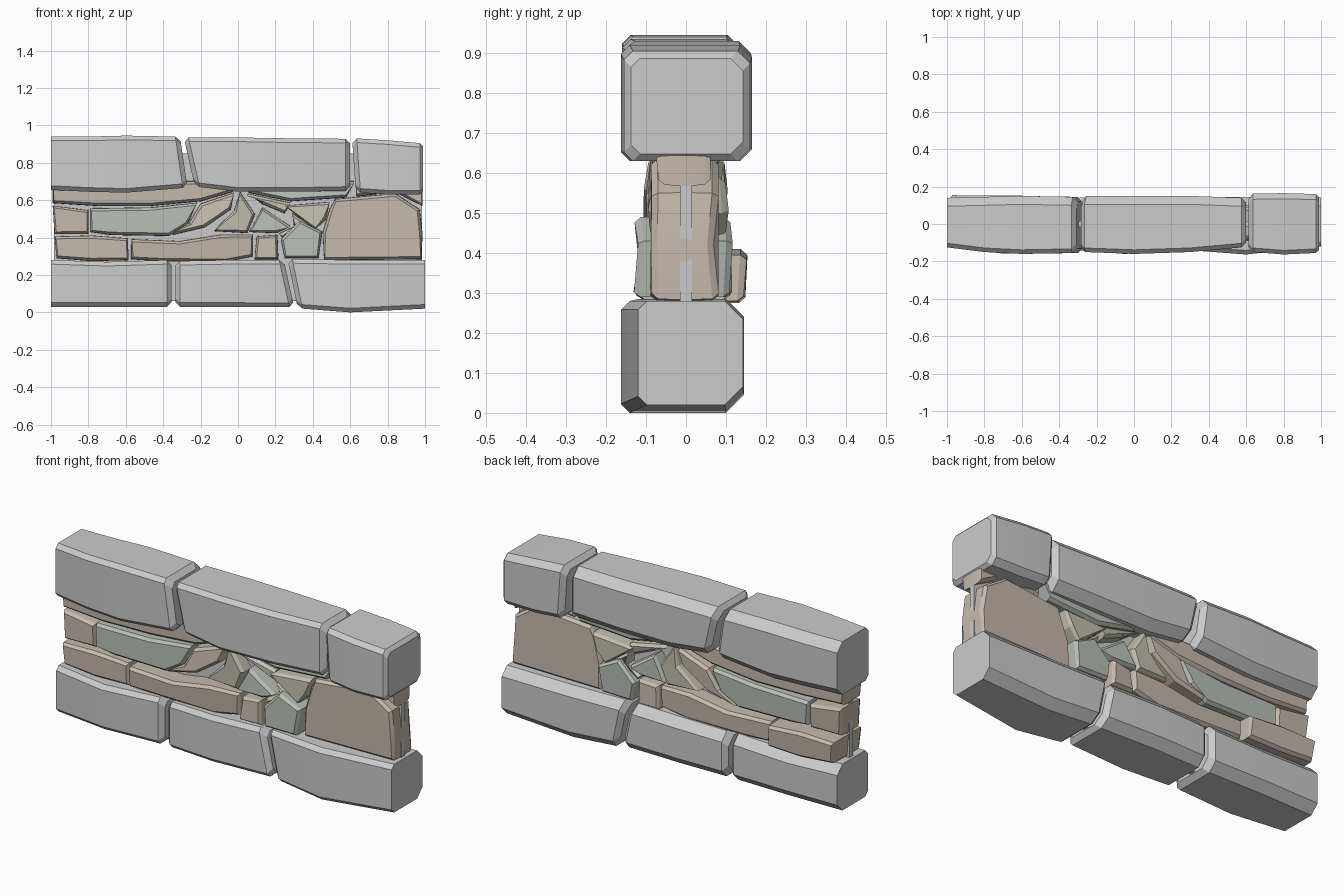
import bpy, bmesh, random
from mathutils import Vector

if "Cube" in bpy.data.objects:
    bpy.data.objects.remove(bpy.data.objects["Cube"])

random.seed(4)


def material(name, rgb):
    m = bpy.data.materials.new(name)
    m.diffuse_color = (*rgb, 1)
    m.use_nodes = True
    m.node_tree.nodes["Principled BSDF"].inputs["Base Color"].default_value = m.diffuse_color
    return m


TAN = material("tan_stone", (0.56, 0.49, 0.42))
GREEN = material("green_grey_stone", (0.48, 0.52, 0.47))
OLIVE = material("olive_stone", (0.55, 0.53, 0.44))


def loft(name, rings, mat=None):
    """Skin a row of equal-length rings and cap both ends."""
    bm = bmesh.new()
    vs = [[bm.verts.new(p) for p in r] for r in rings]
    n = len(vs[0])
    for a, b in zip(vs, vs[1:]):
        for i in range(n):
            j = (i + 1) % n
            bm.faces.new((a[i], a[j], b[j], b[i]))
    bm.faces.new(vs[0])
    bm.faces.new(vs[-1][::-1])
    bmesh.ops.recalc_face_normals(bm, faces=bm.faces)
    me = bpy.data.meshes.new(name)
    bm.to_mesh(me)
    bm.free()
    ob = bpy.data.objects.new(name, me)
    bpy.context.collection.objects.link(ob)
    if mat:
        me.materials.append(mat)
    return ob


def block(name, stations, left=0.025, right=0.025, cf=0.022, cb=0.045):
    """Dressed block: chamfered sections along x.
    station = (x_top, x_bottom, z_low, z_high, y_front, y_back)"""
    def ring(s, dx=0.0, d=0.0):
        xt, xb, z0, z1, yf, yb = s
        a, b, f, k = z0 + d, z1 - d, yf + d, yb - d
        pts = [(f, a + cf), (f, b - cf), (f + cf, b), (k - cb, b),
               (k, b - cb), (k, a + cb), (k - cb, a), (f + cf, a)]
        return [(xb + (xt - xb) * (z - z0) / (z1 - z0) + dx, y, z) for y, z in pts]

    rings = [ring(s) for s in stations]
    if left:
        rings[0:1] = [ring(stations[0], 0, left), ring(stations[0], left)]
    if right:
        rings[-1:] = [ring(stations[-1], -right), ring(stations[-1], 0, right)]
    return loft(name, rings)


# Coping blocks
block("coping_left", [(-1, -1, .655, .94, -.125, .14), (-.80, -.80, .645, .94, -.15, .145),
                      (-.60, -.60, .64, .945, -.16, .15), (-.31, -.27, .665, .94, -.155, .145)], left=0)
block("coping_middle", [(-.29, -.23, .67, .935, -.15, .15), (0, 0, .645, .935, -.16, .15),
                        (.3, .3, .645, .93, -.15, .15), (.6, .6, .65, .928, -.125, .14)])
block("coping_right", [(.61, .63, .64, .93, -.15, .162), (.8, .8, .63, .92, -.163, .165),
                       (.99, .99, .63, .905, -.155, .16)], right=.018, cb=.03)

# Base blocks
block("base_left", [(-1, -1, .03, .28, -.12, .14), (-.7, -.7, .03, .27, -.158, .145),
                    (-.355, -.355, .03, .28, -.14, .14)], left=0)
block("base_middle", [(-.335, -.335, .03, .275, -.14, .14), (-.05, -.05, .03, .28, -.16, .145),
                      (.245, .3, .028, .28, -.14, .135)])
block("base_right", [(.265, .32, .02, .285, -.14, .145), (.6, .6, .0, .28, -.163, .145),
                     (1, 1, .02, .28, -.12, .142)], right=0)

# Thin mortar core behind the joints
loft("mortar_core", [[(x, y, z) for x, z in ((-.985, .06), (.985, .06), (.985, .85), (-.985, .85))]
                     for y in (-.015, .015)])


def inset(poly, d):
    """Offset an outline inward along its vertex normals."""
    n = len(poly)
    area = sum(poly[i][0] * poly[(i + 1) % n][1] - poly[(i + 1) % n][0] * poly[i][1] for i in range(n))
    s = 1 if area > 0 else -1
    out = []
    for i, (x, z) in enumerate(poly):
        t = (Vector(poly[(i + 1) % n]) - Vector(poly[i - 1])).normalized() * s
        out.append((x - t.y * d, z + t.x * d))
    return out


def stone(name, mat, yf, yb, *poly):
    """Rubble stone running through the wall, with eased edges on both faces."""
    small = inset(poly, .014)
    mid = inset(poly, -.002)
    jf = [random.uniform(-.007, .007) for _ in poly]
    jb = [random.uniform(-.007, .007) for _ in poly]
    loft(name, [[(x, yf + j, z) for (x, z), j in zip(small, jf)],
                [(x, yf + .016 + j, z) for (x, z), j in zip(poly, jf)],
                [(x, (yf + yb) / 2, z) for x, z in mid],
                [(x, yb - .016 + j, z) for (x, z), j in zip(poly, jb)],
                [(x, yb + j, z) for (x, z), j in zip(small, jb)]], mat)


# Rubble infill, left half
stone("stone_low_left", TAN, -.10, .148, (-.98, .405), (-.78, .41), (-.59, .395),
      (-.585, .28), (-.78, .275), (-.97, .29))
stone("stone_low_long", TAN, -.115, .10, (-.57, .39), (-.31, .38), (-.09, .415), (.08, .415),
      (.08, .30), (-.07, .27), (-.42, .275), (-.57, .285))
stone("stone_end_left", TAN, -.08, .09, (-.99, .57), (-.80, .545), (-.80, .42), (-.98, .42))
stone("stone_green_long", GREEN, -.095, .095, (-.79, .555), (-.47, .56), (-.22, .585), (-.27, .47),
      (-.37, .41), (-.68, .415), (-.79, .43))
stone("stone_top_left", TAN, -.08, .08, (-.99, .70), (0, .70), (-.03, .645), (-.2, .595),
      (-.47, .57), (-.75, .57), (-.99, .585))
stone("stone_diagonal", TAN, -.10, .10, (-.02, .64), (-.04, .55), (-.18, .455), (-.35, .415),
      (-.26, .48), (-.2, .58))

# Rubble infill, right half
stone("stone_tall_centre", OLIVE, -.095, .095, (.01, .645), (.09, .525), (.05, .425),
      (-.13, .435), (-.02, .545))
stone("stone_green_wedge", GREEN, -.10, .09, (.13, .56), (.28, .46), (.21, .425), (.06, .43))
stone("stone_upper_sliver", OLIVE, -.075, .09, (.05, .635), (.28, .585), (.25, .53), (.13, .58))
stone("stone_top_centre", GREEN, -.08, .085, (.02, .70), (.62, .70), (.58, .615), (.28, .595), (.06, .64))
stone("stone_olive_right", OLIVE, -.09, .10, (.25, .57), (.49, .59), (.47, .50), (.41, .44))
stone("stone_small_olive", OLIVE, -.08, .085, (.29, .53), (.40, .455), (.33, .47), (.24, .395),
      (.22, .42), (.30, .46))
stone("stone_green_low", GREEN, -.125, .11, (.33, .49), (.45, .43), (.43, .29), (.25, .29), (.23, .39))
stone("stone_cube", TAN, -.12, .105, (.10, .405), (.21, .415), (.215, .285), (.09, .285))
stone("stone_large_right", TAN, -.09, .075, (.52, .605), (.84, .635), (.97, .55), (.985, .42),
      (.98, .285), (.46, .28), (.455, .43), (.49, .55))
stone("stone_top_right", TAN, -.075, .06, (.63, .70), (.985, .70), (.985, .57), (.84, .645), (.63, .62))

# Soft curves within faces, crisp chamfers
for ob in bpy.context.collection.objects:
    ob.select_set(True)
    bpy.context.view_layer.objects.active = ob
bpy.ops.object.shade_smooth_by_angle(angle=0.35)
